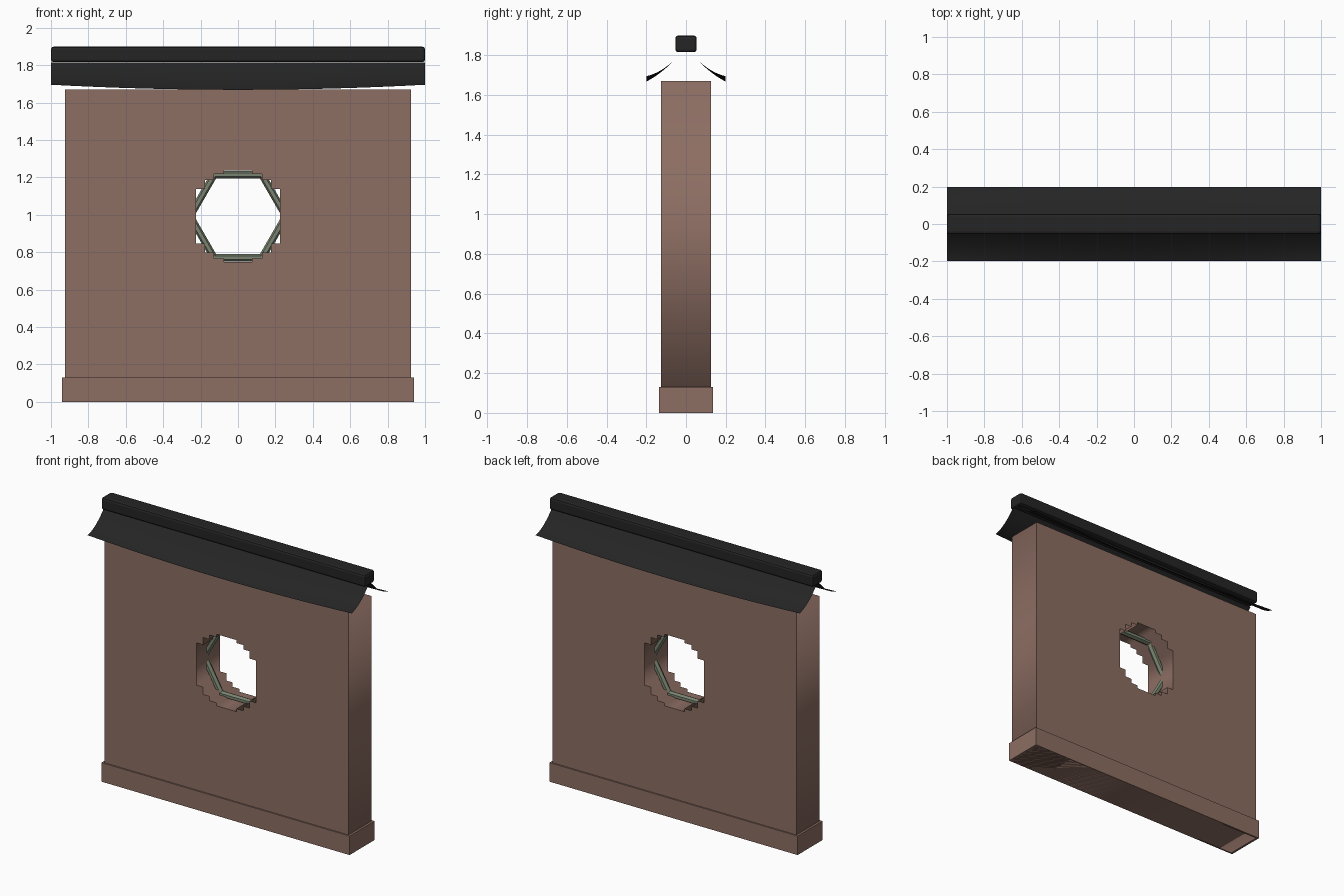
import bpy, bmesh, math

if "Cube" in bpy.data.objects:
    bpy.data.objects.remove(bpy.data.objects["Cube"])


def material(name, color):
    m = bpy.data.materials.new(name)
    m.diffuse_color = (*color, 1)
    m.use_nodes = True
    m.node_tree.nodes["Principled BSDF"].inputs["Base Color"].default_value = m.diffuse_color
    return m


BROWN = material("brown_plaster", (0.266, 0.156, 0.125))
BLACK = material("black_tile", (0.018, 0.018, 0.018))
GREEN = material("grey_green_frame", (0.195, 0.235, 0.165))


def box(name, size, center, mat, bevel=0):
    bpy.ops.mesh.primitive_cube_add(size=1, location=center)
    o = bpy.context.object
    o.name = name
    o.scale = size
    bpy.ops.object.transform_apply(location=False, rotation=False, scale=True)
    o.data.materials.append(mat)
    if bevel:
        b = o.modifiers.new("rounding", "BEVEL")
        b.width, b.segments = bevel, 2
    return o


HOLE_Z = 0.992

# Wall slab: rectangle outline with a stepped round opening, extruded in depth
quarter = [(0.225, 0.0), (0.225, 0.145), (0.176, 0.145), (0.176, 0.195),
           (0.128, 0.195), (0.128, 0.225), (0.075, 0.225), (0.075, 0.245)]
half = quarter[1:] + [(-x, z) for x, z in reversed(quarter[1:])]
hole = half + [(-x, -z) for x, z in half]
hole = [(x, z + HOLE_Z) for x, z in hole]
outer = [(-0.925, 0), (0.925, 0), (0.925, 1.67), (-0.925, 1.67)]
curve = bpy.data.curves.new("wall", "CURVE")
curve.dimensions = "2D"
curve.fill_mode = "BOTH"
curve.extrude = 0.125
for pts in (outer, hole):
    s = curve.splines.new("POLY")
    s.points.add(len(pts) - 1)
    for p, (x, z) in zip(s.points, pts):
        p.co = (x, z, 0, 1)
    s.use_cyclic_u = True
wall = bpy.data.objects.new("wall", curve)
wall.rotation_euler.x = math.pi / 2
bpy.context.collection.objects.link(wall)
curve.materials.append(BROWN)
bpy.ops.object.select_all(action="DESELECT")
wall.select_set(True)
bpy.context.view_layer.objects.active = wall
bpy.ops.object.convert(target="MESH")

# Plinth
box("plinth", (1.88, 0.27, 0.13), (0, 0, 0.065), BROWN)

# Hexagonal window frame inside the opening
bpy.ops.mesh.primitive_torus_add(major_segments=6, minor_segments=6,
                                 major_radius=0.256, minor_radius=0.022,
                                 location=(0, 0, HOLE_Z),
                                 rotation=(math.pi / 2, 0, 0))
frame = bpy.context.object
frame.name = "window_frame"
frame.data.materials.append(GREEN)

# Ridge beam
ridge = box("ridge_beam", (2, 0.108, 0.083), (0, 0, 1.857), BLACK, 0.014)

# Curved roof sheets, flaring at the eaves and sagging towards the middle
NX, NT = 16, 10


def roof_point(u, t, side):
    x = -1 + 2 * u
    y = 0.022 + 0.176 * t
    z = 1.815 - 0.203 * t + 0.083 * t * t
    z -= 0.027 * (1 - x * x) * t * t
    return x, side * y, z


for name, side in (("front_roof", -1), ("back_roof", 1)):
    bm = bmesh.new()
    grid = [[bm.verts.new(roof_point(i / NX, j / NT, side))
             for j in range(NT + 1)] for i in range(NX + 1)]
    for i in range(NX):
        for j in range(NT):
            f = [grid[i][j], grid[i + 1][j], grid[i + 1][j + 1], grid[i][j + 1]]
            bm.faces.new(f if side > 0 else f[::-1]).smooth = True
    bm.normal_update()
    if sum(f.normal.z for f in bm.faces) < 0:
        bmesh.ops.reverse_faces(bm, faces=bm.faces[:])
    mesh = bpy.data.meshes.new(name)
    bm.to_mesh(mesh)
    bm.free()
    mesh.materials.append(BLACK)
    bpy.context.collection.objects.link(bpy.data.objects.new(name, mesh))
